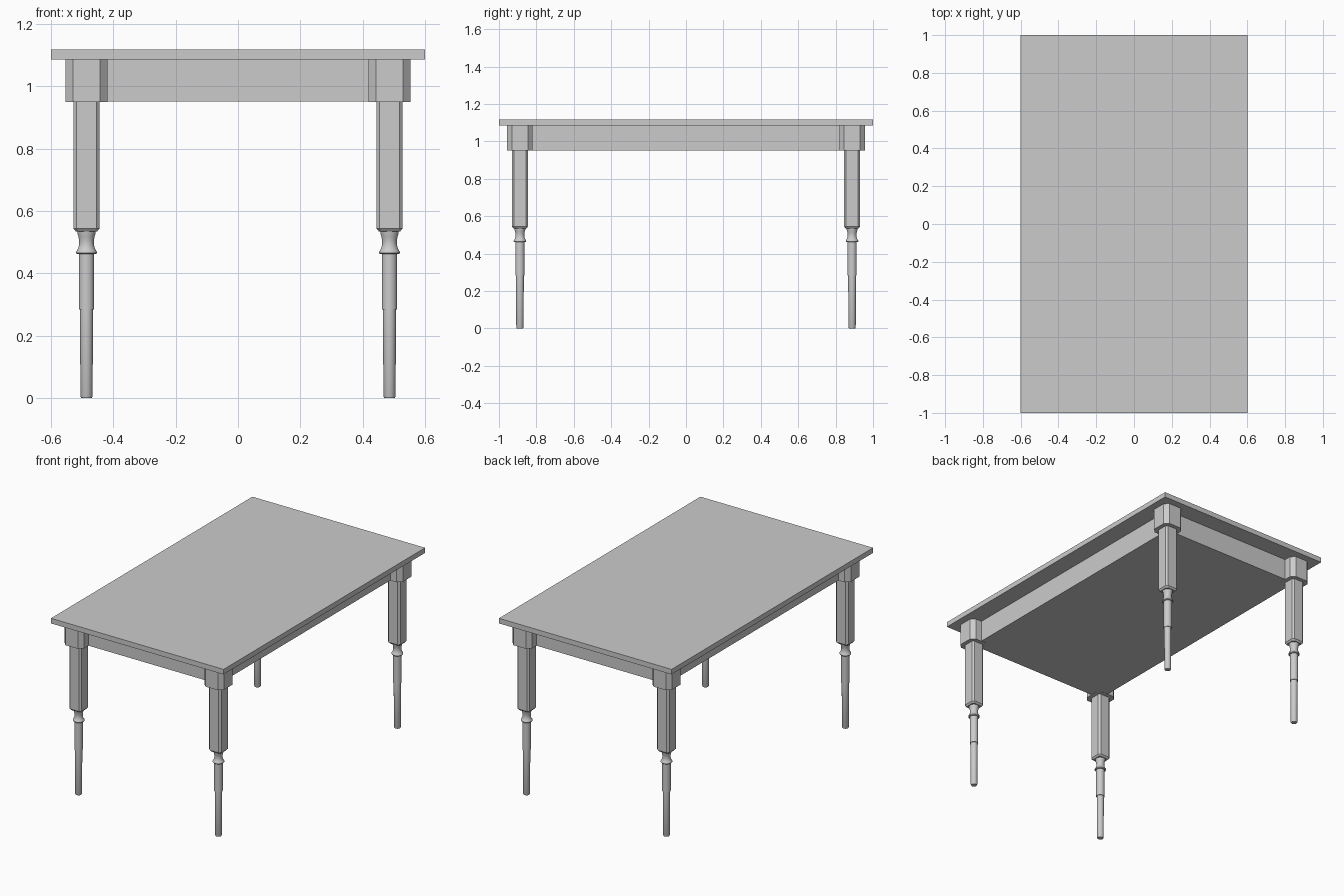
import bpy, bmesh, math

if "Cube" in bpy.data.objects:
    bpy.data.objects.remove(bpy.data.objects["Cube"])

LEG_X, LEG_Y = 0.486, 0.888


def finish(bm, name, loc=(0, 0, 0), smooth=False):
    bmesh.ops.recalc_face_normals(bm, faces=bm.faces[:])
    me = bpy.data.meshes.new(name)
    bm.to_mesh(me)
    bm.free()
    ob = bpy.data.objects.new(name, me)
    ob.location = loc
    bpy.context.collection.objects.link(ob)
    if smooth:
        bpy.ops.object.select_all(action='DESELECT')
        ob.select_set(True)
        bpy.context.view_layer.objects.active = ob
        bpy.ops.object.shade_smooth_by_angle(angle=math.radians(35))
    return ob


def loft(rings):
    """Skin a stack of closed rings and cap both ends."""
    bm = bmesh.new()
    loops = [[bm.verts.new(p) for p in ring] for ring in rings]
    n = len(loops[0])
    for a, b in zip(loops, loops[1:]):
        for i in range(n):
            j = (i + 1) % n
            bm.faces.new((a[i], a[j], b[j], b[i]))
    bm.faces.new(loops[0])
    bm.faces.new(loops[-1])
    return bm


def chamfered_square(h, c, z):
    f = h - c
    return [(h, -f, z), (h, f, z), (f, h, z), (-f, h, z),
            (-h, f, z), (-h, -f, z), (-f, -h, z), (f, -h, z)]


def circle(r, z, n=32):
    return [(r * math.cos(2 * math.pi * i / n), r * math.sin(2 * math.pi * i / n), z)
            for i in range(n)]


def box(name, sx, sy, z0, z1):
    rect = [(-sx, -sy), (sx, -sy), (sx, sy), (-sx, sy)]
    return finish(loft([[(x, y, z) for x, y in rect] for z in (z0, z1)]), name)


# table top and solid apron running between the leg centres
box("table_top", 0.6, 1.0, 1.085, 1.117)
box("apron", LEG_X, LEG_Y, 0.951, 1.085)

# turned lower leg: (radius, height)
PROFILE = [(0.017, 0.0), (0.0195, 0.005), (0.021, 0.283), (0.0245, 0.283),
           (0.0245, 0.461), (0.030, 0.461), (0.0335, 0.465), (0.0335, 0.469),
           (0.030, 0.474), (0.026, 0.482), (0.0235, 0.493), (0.0235, 0.504),
           (0.0255, 0.516), (0.029, 0.528), (0.030, 0.536)]

for sx, side in ((-1, "left"), (1, "right")):
    for sy, end in ((-1, "front"), (1, "back")):
        loc = (sx * LEG_X, sy * LEG_Y, 0)
        tag = f"{end}_{side}"
        # corner block
        finish(loft([chamfered_square(0.068, 0.025, z) for z in (0.95, 1.085)]),
               f"leg_block_{tag}", loc)
        # chamfered upper shaft
        finish(loft([chamfered_square(0.034, 0.009, 0.534),
                     chamfered_square(0.0425, 0.011, 0.544),
                     chamfered_square(0.0425, 0.011, 0.951)]),
               f"leg_shaft_{tag}", loc)
        # turned foot
        finish(loft([circle(r, z) for r, z in PROFILE]), f"leg_turning_{tag}", loc, True)
